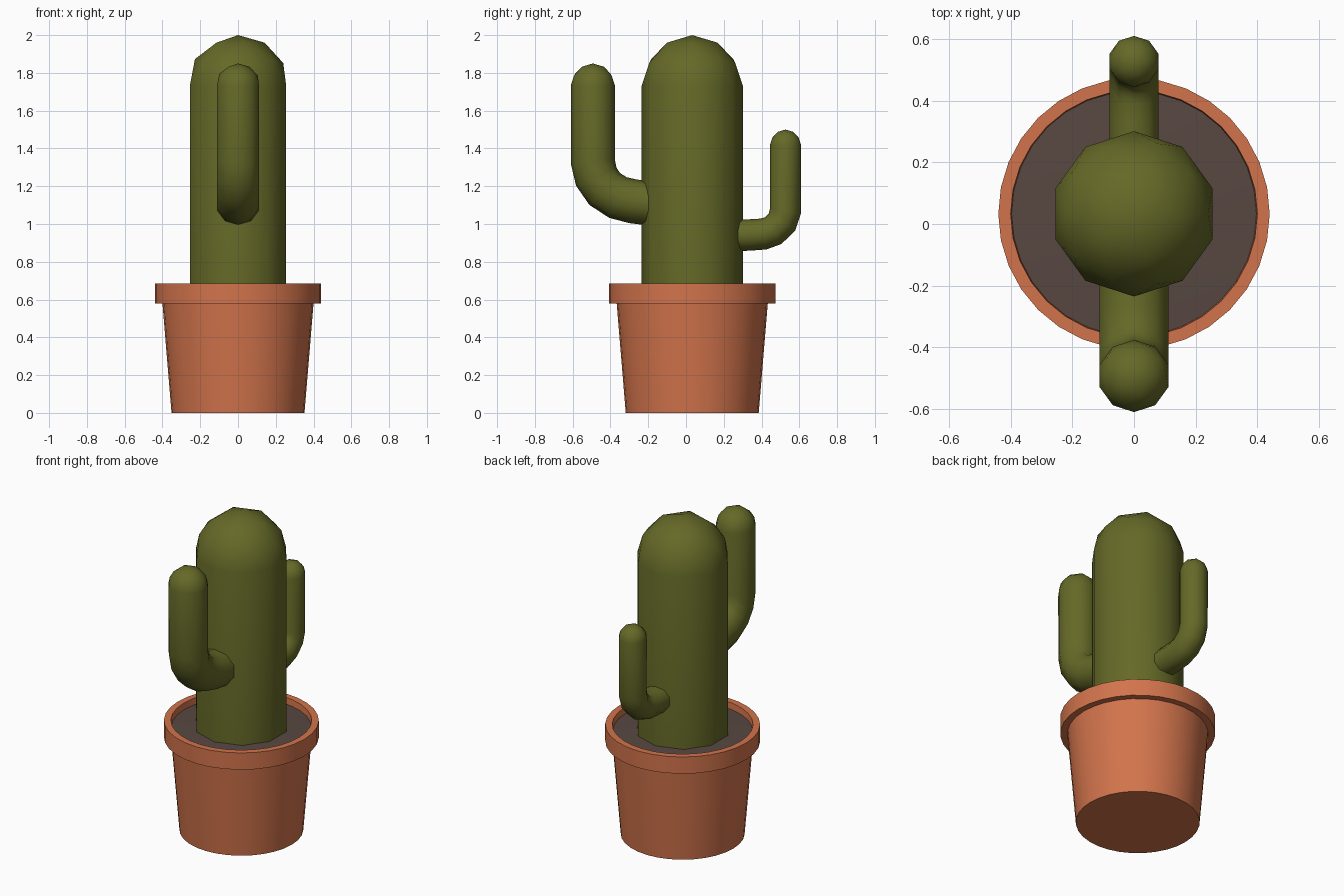
import bpy, bmesh, math
from mathutils import Vector

if "Cube" in bpy.data.objects:
    bpy.data.objects.remove(bpy.data.objects["Cube"])


def material(name, rgb):
    m = bpy.data.materials.new(name)
    lin = [((c / 255 + 0.055) / 1.055) ** 2.4 for c in rgb]
    m.diffuse_color = (*lin, 1)
    m.use_nodes = True
    m.node_tree.nodes["Principled BSDF"].inputs["Base Color"].default_value = m.diffuse_color
    return m


GREEN = material("cactus green", (101, 105, 39))
CLAY = material("terracotta", (210, 116, 76))
SOIL = material("soil brown", (88, 72, 66))
CY = 0.033  # y of the pot and trunk axis


def finish(bm, name, mat, angle):
    bmesh.ops.recalc_face_normals(bm, faces=bm.faces[:])
    me = bpy.data.meshes.new(name)
    bm.to_mesh(me)
    bm.free()
    me.materials.append(mat)
    ob = bpy.data.objects.new(name, me)
    bpy.context.collection.objects.link(ob)
    bpy.ops.object.select_all(action='DESELECT')
    ob.select_set(True)
    bpy.context.view_layer.objects.active = ob
    bpy.ops.object.shade_smooth_by_angle(angle=math.radians(angle))
    return ob


def stem(name, radius, path):
    """Icosphere dome at the first path point, its ten-sided rim swept along the path."""
    pts = [Vector(p) for p in path]
    bm = bmesh.new()
    bmesh.ops.create_icosphere(bm, subdivisions=2, radius=radius)
    low = [v for v in bm.verts if v.co.z < -0.01 * radius]
    bmesh.ops.delete(bm, geom=low, context='VERTS')
    ring = [v for v in bm.verts if abs(v.co.z) < 0.01 * radius]
    ring.sort(key=lambda v: math.atan2(v.co.y, v.co.x))
    base = [v.co.copy() for v in ring]
    bmesh.ops.translate(bm, verts=bm.verts[:], vec=pts[0])
    for i in range(1, len(pts)):
        t = (pts[i] - pts[i - 1]).normalized()
        if i + 1 < len(pts):
            t += (pts[i + 1] - pts[i]).normalized()
        q = Vector((0, 0, -1)).rotation_difference(t)
        new = [bm.verts.new(pts[i] + q @ c) for c in base]
        for k in range(len(ring)):
            j = (k + 1) % len(ring)
            bm.faces.new((ring[k], ring[j], new[j], new[k]))
        ring = new
    bm.faces.new(ring)
    return finish(bm, name, GREEN, 50)


def lathe(name, profile, mat, sides=32):
    """Spin an (r, z) profile around the pot axis; r = 0 closes the shape."""
    bm = bmesh.new()
    vs = [bm.verts.new((r, CY, z)) for r, z in profile]
    es = [bm.edges.new(p) for p in zip(vs, vs[1:])]
    bmesh.ops.spin(bm, geom=vs + es, cent=(0, CY, 0), axis=(0, 0, 1),
                   angle=2 * math.pi, steps=sides)
    bmesh.ops.remove_doubles(bm, verts=bm.verts[:], dist=1e-4)
    return finish(bm, name, mat, 30)


# Pot with overhanging rim
lathe("pot", [(0, 0), (0.352, 0), (0.40, 0.58), (0.44, 0.58), (0.44, 0.685),
              (0.40, 0.685), (0.395, 0.62)], CLAY)

# Soil
lathe("soil", [(0.398, 0.645), (0.2, 0.655), (0, 0.655)], SOIL)

# Trunk
stem("trunk", 0.268, [(0, CY, 1.732), (0, CY, 0.64)])

# Large arm on the front
stem("front_arm", 0.117, [(0, -0.493, 1.733), (0, -0.493, 1.33), (0, -0.475, 1.25),
                          (0, -0.43, 1.185), (0, -0.36, 1.14), (0, -0.28, 1.12),
                          (0, -0.20, 1.11), (0, -0.12, 1.105)])

# Small arm on the back
stem("back_arm", 0.083, [(0, 0.527, 1.417), (0, 0.527, 1.07), (0, 0.508, 1.01),
                         (0, 0.462, 0.965), (0, 0.41, 0.947), (0, 0.34, 0.942),
                         (0, 0.20, 0.937)])
